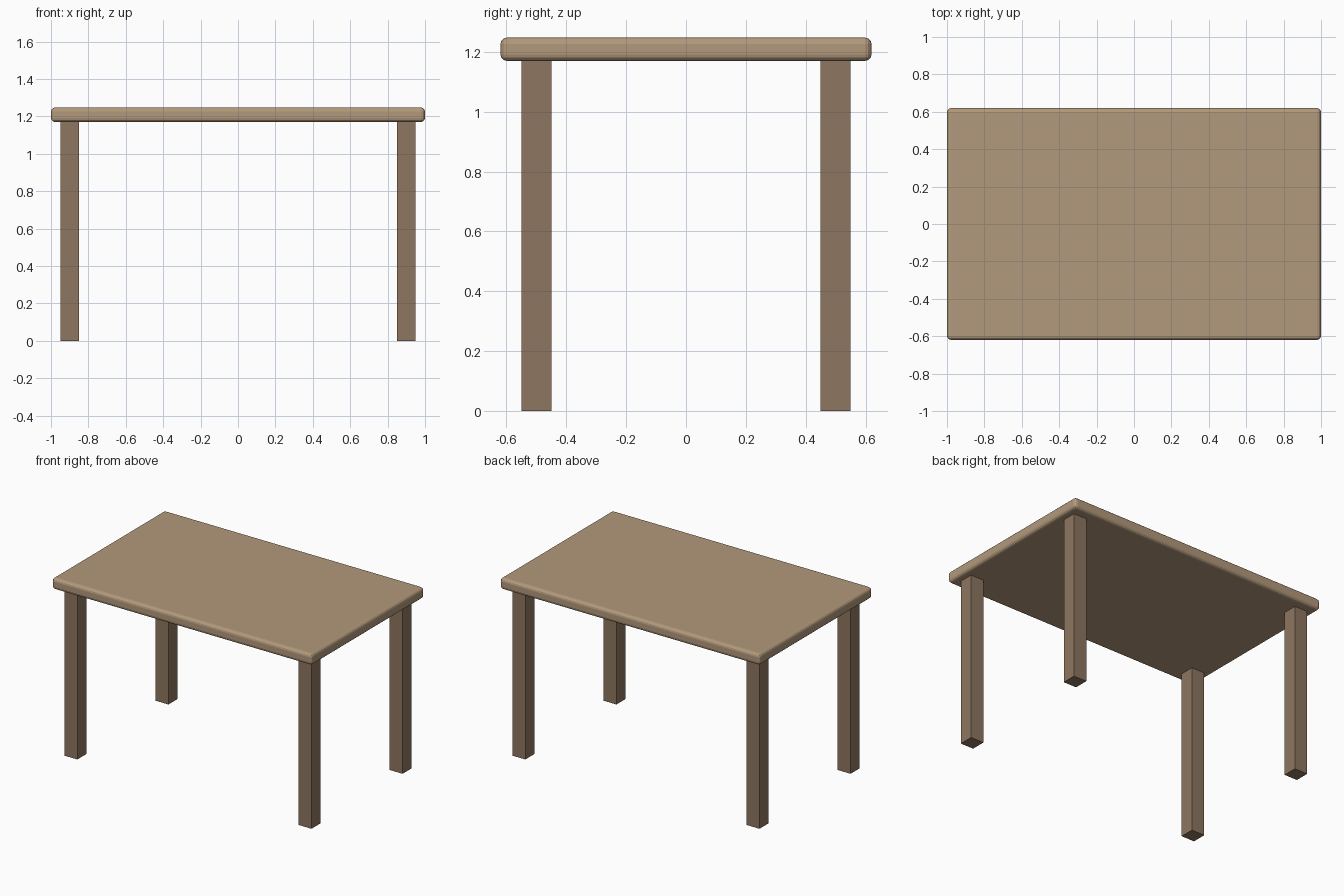
import bpy

if "Cube" in bpy.data.objects:
    bpy.data.objects.remove(bpy.data.objects["Cube"])


def material(name, color):
    m = bpy.data.materials.new(name)
    m.diffuse_color = (*color, 1.0)
    m.use_nodes = True
    m.node_tree.nodes["Principled BSDF"].inputs["Base Color"].default_value = m.diffuse_color
    return m


def box(name, lo, hi, mat):
    bpy.ops.mesh.primitive_cube_add(
        size=1, location=[(a + b) / 2 for a, b in zip(lo, hi)])
    ob = bpy.context.object
    ob.name = name
    ob.scale = [b - a for a, b in zip(lo, hi)]
    bpy.ops.object.transform_apply(location=False, rotation=False, scale=True)
    ob.data.materials.append(mat)
    return ob


top_wood = material("top_wood", (0.45, 0.32, 0.20))
leg_wood = material("leg_wood", (0.27, 0.18, 0.115))

# Table top with rounded edges
top = box("table_top", (-1, -0.62, 1.17), (1, 0.62, 1.248), top_wood)
bevel = top.modifiers.new("rounded_edges", 'BEVEL')
bevel.width = 0.022
bevel.segments = 3

# Four square legs
for side, sx in (("left", -1), ("right", 1)):
    for end, sy in (("front", -1), ("back", 1)):
        x, y = 0.9 * sx, 0.5 * sy
        box(f"{end}_{side}_leg", (x - 0.05, y - 0.05, 0),
            (x + 0.05, y + 0.05, 1.172), leg_wood)
